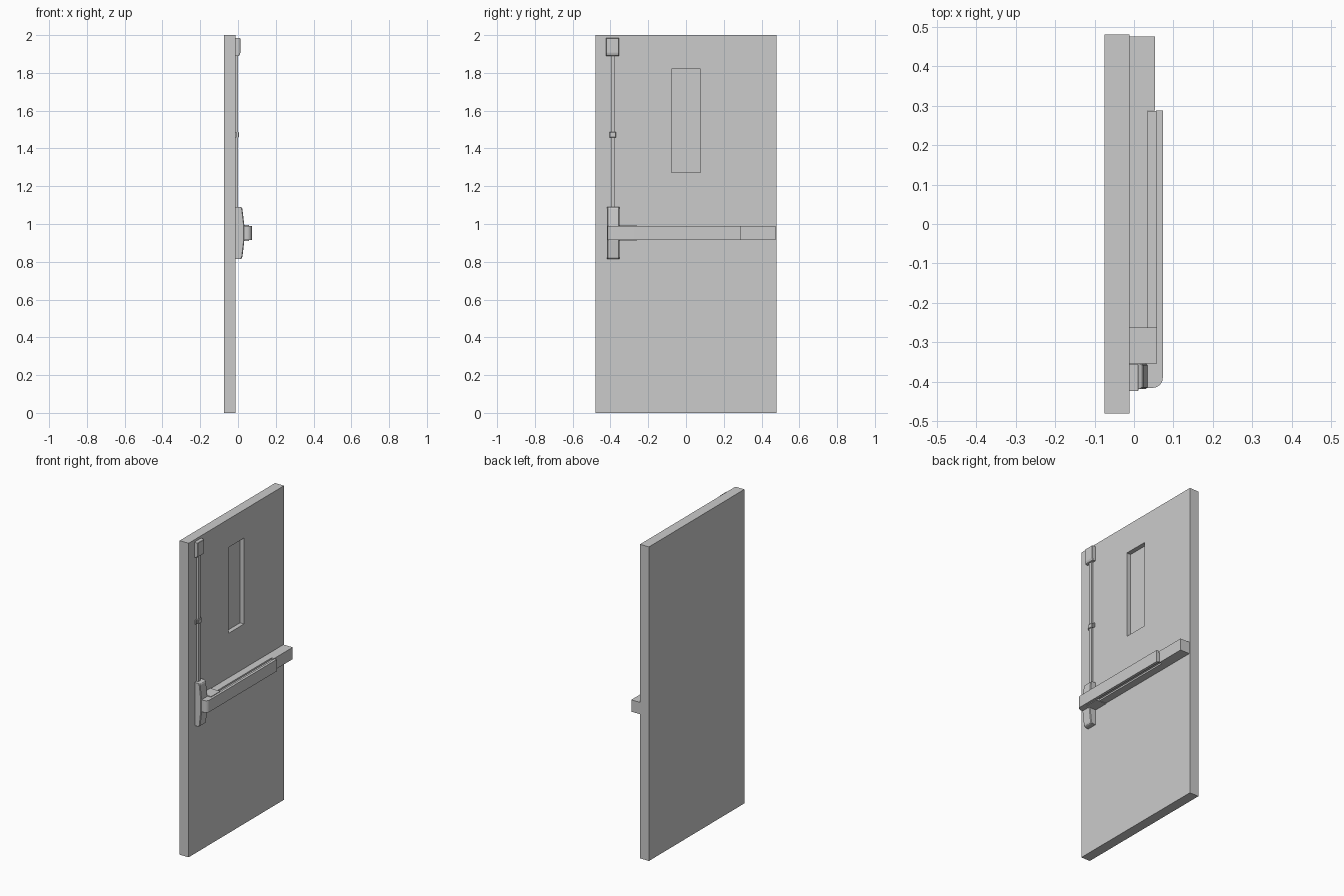
import bpy, bmesh, math
from mathutils import Vector

if "Cube" in bpy.data.objects:
    bpy.data.objects.remove(bpy.data.objects["Cube"])

BACK = -0.012   # x of the door face that carries the hardware


def prism(name, pts, axis, lo, hi, bevel=0.0):
    """Extrude a profile along 'y' (points x,z) or 'z' (points x,y)."""
    bm = bmesh.new()
    place = (lambda a, b: (a, lo, b)) if axis == 'y' else (lambda a, b: (a, b, lo))
    face = bm.faces.new([bm.verts.new(place(a, b)) for a, b in pts])
    ext = bmesh.ops.extrude_face_region(bm, geom=[face])
    vec = Vector((0, hi - lo, 0)) if axis == 'y' else Vector((0, 0, hi - lo))
    bmesh.ops.translate(bm, vec=vec, verts=[v for v in ext['geom'] if isinstance(v, bmesh.types.BMVert)])
    if bevel:
        # chamfer only the edges away from the door face
        edges = [e for e in bm.edges if all(v.co.x > BACK + 1e-4 for v in e.verts)]
        bmesh.ops.bevel(bm, geom=edges, offset=bevel, segments=1, affect='EDGES')
    bmesh.ops.recalc_face_normals(bm, faces=bm.faces[:])
    me = bpy.data.meshes.new(name)
    bm.to_mesh(me)
    bm.free()
    ob = bpy.data.objects.new(name, me)
    bpy.context.collection.objects.link(ob)
    return ob


def box(name, x, y, z, bevel=0.0):
    pts = [(x[0], y[0]), (x[1], y[0]), (x[1], y[1]), (x[0], y[1])]
    return prism(name, pts, 'z', z[0], z[1], bevel)


# Door slab with a shallow window recess
door = box("door_slab", (-0.075, BACK), (-0.48, 0.48), (0, 2))
cutter = box("window_cutter", (-0.040, 0.05), (-0.078, 0.078), (1.273, 1.82))
cutter.hide_render = True
mod = door.modifiers.new("window", 'BOOLEAN')
mod.operation = 'DIFFERENCE'
mod.solver = 'EXACT'
mod.object = cutter
bpy.context.view_layer.objects.active = door
bpy.ops.object.modifier_apply(modifier=mod.name)
bpy.data.objects.remove(cutter)

# Top latch, with a sloping lower front edge
prism("top_latch", [(BACK, 1.89), (0.006, 1.89), (0.012, 1.905), (0.012, 1.985), (BACK, 1.985)],
      'y', -0.423, -0.355, 0.002)

# Vertical rod and its guide clip
box("latch_rod", (BACK, -0.001), (-0.398, -0.377), (1.08, 1.895))
box("rod_guide_foot", (BACK, -0.007), (-0.415, -0.360), (1.459, 1.486))
box("rod_guide", (BACK, 0.004), (-0.405, -0.370), (1.459, 1.486), 0.002)

# Lock housing, tapering towards both ends
mid = 0.9525
half = [(BACK, 0.1375), (0.017, 0.1375), (0.023, 0.130), (0.034, 0.036)]
prof = [(x, mid + h) for x, h in half] + [(x, mid - h) for x, h in reversed(half)]
prism("lock_housing", prof, 'y', -0.418, -0.353, 0.004)

# Bar: mounting rail, end block, inner slide and push pad
Z = (0.915, 0.99)
box("mounting_rail", (BACK, 0.035), (-0.353, 0.475), Z)
box("rail_end_block", (0.035, 0.053), (0.288, 0.475), Z)
box("inner_slide", (0.035, 0.058), (-0.262, 0.286), (0.925, 0.980))
box("push_pad", (0.056, 0.073), (-0.262, 0.288), Z)

# End cover with a rounded outer corner
r = 0.026
arc = [(0.073 - r + r * math.sin(t), -0.415 + r - r * math.cos(t))
       for t in (math.pi / 2 * i / 8 for i in range(9))]
cover = prism("end_cover", [(0.022, -0.262), (0.022, -0.415)] + arc + [(0.073, -0.262)], 'z', *Z)
box("end_cover_base", (BACK, 0.058), (-0.353, -0.262), (0.911, 0.994))
bpy.ops.object.select_all(action='DESELECT')
cover.select_set(True)
bpy.context.view_layer.objects.active = cover
bpy.ops.object.shade_smooth_by_angle(angle=math.radians(30))
